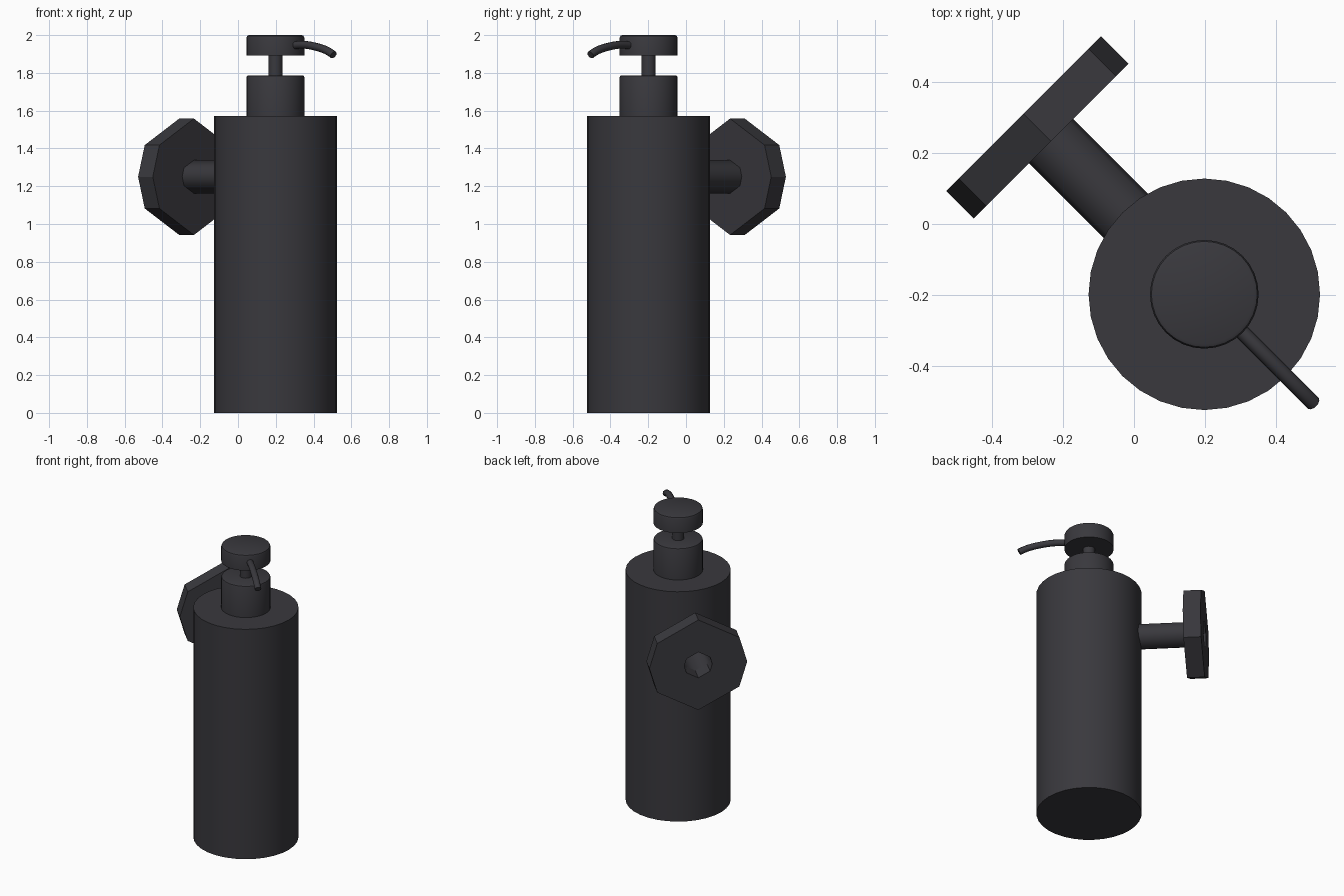
import bpy
import bmesh
from math import radians, cos, sin, sqrt
from mathutils import Matrix, Vector

cube = bpy.data.objects.get("Cube")
if cube:
    bpy.data.objects.remove(cube, do_unlink=True)

# One matt black finish
black = bpy.data.materials.new("matt_black")
black.use_nodes = True
colour = (0.041, 0.040, 0.047, 1)
black.diffuse_color = colour
black.node_tree.nodes["Principled BSDF"].inputs["Base Color"].default_value = colour

AXIS = Vector((0.198, -0.198, 0))
ROUND = [radians(360 * i / 32) for i in range(32)]
FACETED = [radians(a) for a in (0, 57, 90, 123, 180, 237, 270, 303)]


def lathe(name, profile, matrix, angles=ROUND, caps=True, closed=False, smooth=35):
    """Turn (radius, height) points around local z."""
    bm = bmesh.new()
    rings = [[bm.verts.new((r * cos(a), r * sin(a), h)) for a in angles]
             for r, h in profile]
    pairs = list(zip(rings, rings[1:]))
    if closed:
        pairs.append((rings[-1], rings[0]))
    n = len(angles)
    for low, high in pairs:
        for i in range(n):
            j = (i + 1) % n
            bm.faces.new((low[i], low[j], high[j], high[i]))
    if caps:
        bm.faces.new(rings[0][::-1])
        bm.faces.new(rings[-1])
    bmesh.ops.recalc_face_normals(bm, faces=bm.faces[:])
    mesh = bpy.data.meshes.new(name)
    bm.to_mesh(mesh)
    bm.free()
    mesh.materials.append(black)
    obj = bpy.data.objects.new(name, mesh)
    obj.matrix_world = matrix
    bpy.context.collection.objects.link(obj)
    if smooth:
        bpy.ops.object.select_all(action='DESELECT')
        obj.select_set(True)
        bpy.context.view_layer.objects.active = obj
        bpy.ops.object.shade_smooth_by_angle(angle=radians(smooth))
    return obj


# Bottle and pump, stacked on one upright axis
upright = Matrix.Translation(AXIS)
lathe("bottle", [(0.326, 0), (0.326, 1.572)], upright)
lathe("pump_collar", [(0.153, 1.57), (0.153, 1.777), (0.150, 1.784), (0.143, 1.787)], upright)
lathe("pump_stem", [(0.037, 1.78), (0.037, 1.90)], upright)
lathe("pump_head", [(0.153, 1.893), (0.153, 1.986), (0.149, 1.996), (0.140, 2.0)], upright)

# Wall mount, pointing diagonally backwards from the bottle
back = Vector((-1, 1, 0)).normalized()
up = Vector((0, 0, 1))
mount = Matrix((up, back.cross(up), back)).transposed().to_4x4()
mount.translation = AXIS + up * 1.25
lathe("wall_plate", [(0.088, 0.61), (0.308, 0.61), (0.308, 0.72), (0.088, 0.72)],
      mount, FACETED, caps=False, closed=True, smooth=0)
lathe("mount_arm", [(0.088, 0.30), (0.088, 0.72)], mount, FACETED, caps=False, smooth=65)

# Spout, bending down at its tip
curve = bpy.data.curves.new("spout", 'CURVE')
curve.dimensions = '3D'
curve.bevel_depth = 0.021
curve.bevel_resolution = 3
curve.use_fill_caps = True
curve.resolution_u = 6
spline = curve.splines.new('BEZIER')
path = [(0.10, 1.945), (0.26, 1.945), (0.435, 1.895)]
spline.bezier_points.add(len(path) - 1)
for point, (reach, height) in zip(spline.bezier_points, path):
    point.co = AXIS - back * reach + up * height
    point.handle_left_type = point.handle_right_type = 'AUTO'
tip = spline.bezier_points[-1]
tip.handle_left_type = tip.handle_right_type = 'FREE'
tip.handle_left = tip.co + back * 0.05 + up * 0.03
tip.handle_right = tip.co - back * 0.05 - up * 0.03
curve.materials.append(black)
bpy.context.collection.objects.link(bpy.data.objects.new("spout", curve))
